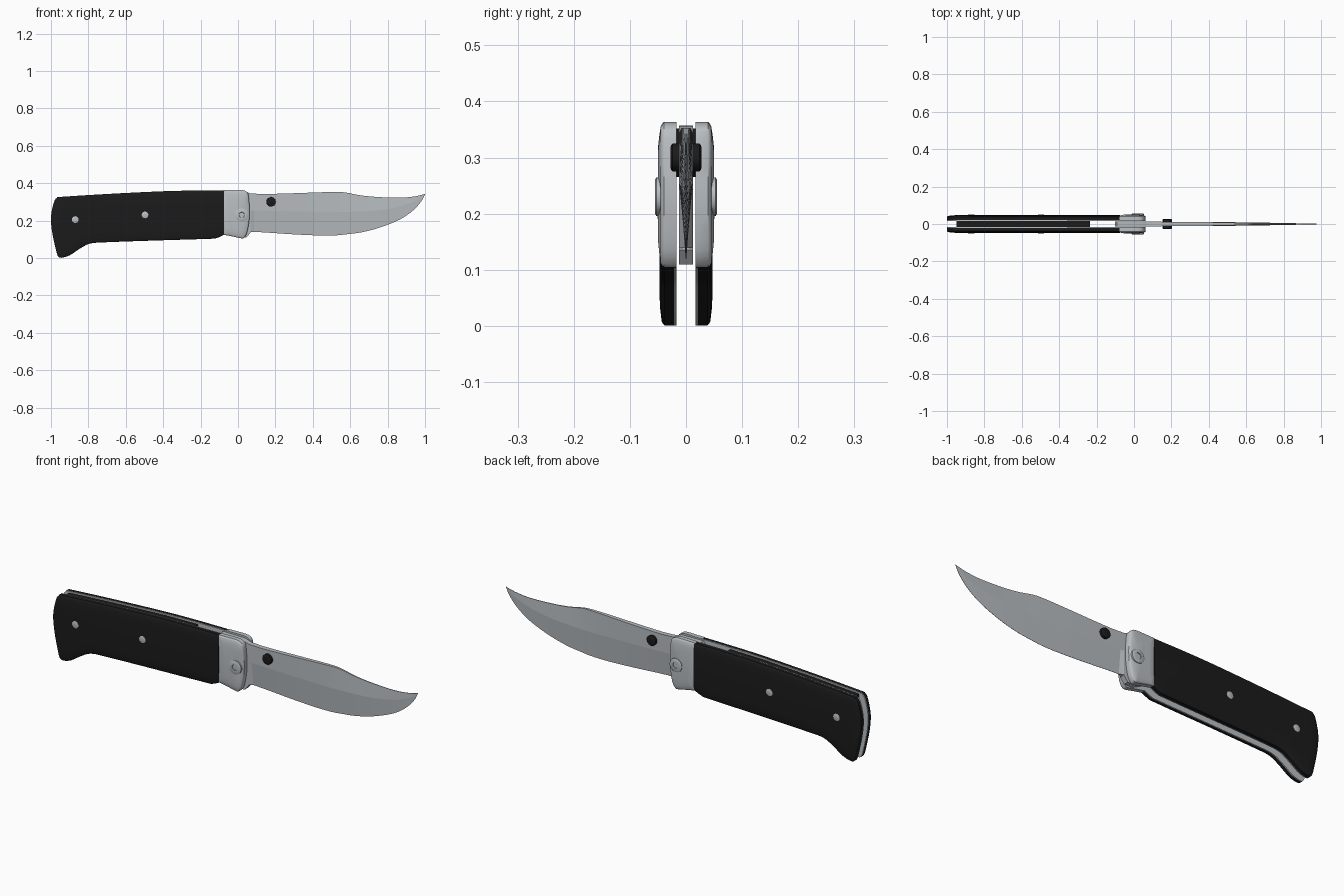
import bpy, bmesh, math
from mathutils import Vector


def material(name, rgb):
    m = bpy.data.materials.new(name)
    m.diffuse_color = (*rgb, 1)
    return m


BLACK = material("black grip", (0.011, 0.011, 0.011))
STEEL = material("bright steel", (0.49, 0.52, 0.54))
BLADE = material("blade steel", (0.47, 0.50, 0.52))


def spline(pts, n=4):
    """Catmull-Rom through points of any dimension, open ended."""
    out = []
    for i in range(len(pts) - 1):
        p = [pts[max(0, min(len(pts) - 1, i + k))] for k in (-1, 0, 1, 2)]
        for s in range(n):
            t = s / n
            out.append(tuple(
                0.5 * (2 * b + (c - a) * t + (2 * a - 5 * b + 4 * c - d) * t * t
                       + (3 * b - a - 3 * c + d) * t ** 3)
                for a, b, c, d in zip(*p)))
    return out + [tuple(pts[-1])]


def circle(x, z, r, n=24):
    return [(x + r * math.cos(2 * math.pi * i / n),
             z + r * math.sin(2 * math.pi * i / n)) for i in range(n)]


def finish(name, bm, mat, mirror, angle=35):
    bmesh.ops.recalc_face_normals(bm, faces=bm.faces)
    me = bpy.data.meshes.new(name)
    bm.to_mesh(me)
    bm.free()
    for f in me.polygons:
        f.use_smooth = True
    me.set_sharp_from_angle(angle=math.radians(angle))
    me.materials.append(mat)
    ob = bpy.data.objects.new(name, me)
    bpy.context.collection.objects.link(ob)
    if mirror:
        md = ob.modifiers.new("other side", 'MIRROR')
        md.use_axis = (False, True, False)
        md.use_mirror_merge = False
    return ob


def plate(name, pts, levels, mat, axis=(0, 0, 0), mirror=True):
    """Stack of outlines (inset, depth), each drawn in toward a level axis (x low, x high, z)."""
    lo, hi, zc = axis
    bm = bmesh.new()
    rings = []
    for inset, y in levels:
        ring = []
        for x, z in pts:
            to_axis = Vector((min(max(x, lo), hi) - x, zc - z))
            d = to_axis.normalized() * inset
            ring.append(bm.verts.new((x + d.x, -y, z + d.y)))
        rings.append(ring)
    n = len(pts)
    for a, b in zip(rings, rings[1:]):
        for i in range(n):
            j = (i + 1) % n
            bm.faces.new((a[i], a[j], b[j], b[i]))
    bm.faces.new(rings[0])
    bm.faces.new(rings[-1])
    return finish(name, bm, mat, mirror)


# Side profiles
grip = spline([(-0.074, 0.361), (-0.25, 0.36), (-0.417, 0.356), (-0.70, 0.342),
               (-0.94, 0.327), (-0.968, 0.322), (-0.985, 0.295), (-1.0, 0.22),
               (-0.994, 0.14), (-0.975, 0.05), (-0.963, 0.010), (-0.945, 0.001),
               (-0.90, 0.014), (-0.845, 0.050), (-0.79, 0.077), (-0.70, 0.084),
               (-0.45, 0.093), (-0.16, 0.102), (-0.115, 0.106), (-0.074, 0.124)], 3)
front = spline([(-0.078, 0.124), (-0.03, 0.115), (0.018, 0.105), (0.032, 0.108),
                (0.048, 0.135), (0.060, 0.20), (0.062, 0.26), (0.056, 0.335),
                (0.044, 0.356), (0.02, 0.363), (-0.03, 0.363), (-0.078, 0.362)], 3)

# Handle halves: liners, grip scales and bolsters
plate("liner", grip + front[1:-1], [(0, 0.0165), (0, 0.0215)], STEEL)
plate("grip_scale", grip,
      [(0, 0.021), (0, 0.038), (0.003, 0.0415), (0.008, 0.0435), (0.03, 0.046),
       (0.06, 0.0475)], BLACK, (-0.90, -0.074, 0.22))
plate("bolster", front,
      [(0, 0.021), (0, 0.039), (0.003, 0.0425), (0.008, 0.0450), (0.025, 0.0475),
       (0.05, 0.0500)], STEEL, (-0.01, -0.005, 0.235))

# Spacer along the back of the handle
plate("back_spacer", [(-0.235, 0.352), (-0.417, 0.349), (-0.70, 0.335), (-0.95, 0.319),
                      (-0.95, 0.265), (-0.70, 0.285), (-0.417, 0.30), (-0.235, 0.305)],
      [(0, -0.0165), (0, 0.0165)], BLACK, mirror=False)

# Pins and pivot screw with a recessed socket
for i, (x, z) in enumerate([(-0.87, 0.205), (-0.497, 0.23)]):
    plate(f"grip_pin_{i + 1}", circle(x, z, 0.018, 16),
          [(0, 0.022), (0, 0.049), (0.004, 0.0505)], STEEL, (x, x, z))
plate("pivot_screw", circle(0.02, 0.23, 0.034),
      [(0, 0.022), (0, 0.053), (0.004, 0.055), (0.019, 0.055), (0.020, 0.051)],
      STEEL, (0.02, 0.02, 0.23))

# Blade: stations of x, spine z, ridge z, edge z, spine half thickness, ridge half thickness
stations = [(0.086, 0.344, 0.255, 0.139, 0.0125, 0.0125),
            (0.15, 0.342, 0.253, 0.136, 0.012, 0.012),
            (0.30, 0.346, 0.249, 0.126, 0.011, 0.011),
            (0.44, 0.351, 0.246, 0.120, 0.009, 0.010),
            (0.525, 0.353, 0.245, 0.121, 0.007, 0.0095),
            (0.575, 0.350, 0.246, 0.126, 0.005, 0.009),
            (0.66, 0.334, 0.249, 0.137, 0.003, 0.008),
            (0.76, 0.325, 0.256, 0.163, 0.002, 0.006),
            (0.866, 0.322, 0.275, 0.206, 0.0015, 0.004),
            (0.936, 0.328, 0.300, 0.254, 0.001, 0.0025),
            (0.98, 0.337, 0.323, 0.303, 0.0008, 0.0012),
            (1.0, 0.343, 0.342, 0.341, 0.0004, 0.0004)]
rows = [(*s, 0.0006) for s in spline(stations, 4)]
rows.insert(0, (0.066, 0.345, 0.255, 0.139, 0.0125, 0.0125, 0.0125))
bm = bmesh.new()
rings = []
for x, zs, zr, ze, ts, tr, te in rows:
    te = min(te, tr)
    rings.append([bm.verts.new((x, y, z)) for y, z in
                  ((ts, zs), (tr, zr), (te, ze), (-te, ze), (-tr, zr), (-ts, zs))])
for a, b in zip(rings, rings[1:]):
    for i in range(6):
        j = (i + 1) % 6
        bm.faces.new((a[i], a[j], b[j], b[i]))
bm.faces.new(rings[0])
bm.faces.new(rings[-1])
finish("blade", bm, BLADE, False, 4)

# Blade tang inside the bolsters
plate("blade_tang", [(0.067, 0.345), (0.03, 0.356), (-0.09, 0.357), (-0.102, 0.34),
                     (-0.10, 0.26), (-0.085, 0.19), (-0.05, 0.135), (0.0, 0.110),
                     (0.045, 0.109), (0.067, 0.135)],
      [(0, -0.0125), (0, 0.0125)], BLADE, mirror=False)

# Thumb stud on both faces of the blade
plate("thumb_stud", circle(0.177, 0.30, 0.025),
      [(0, 0.008), (0, 0.024), (0.004, 0.027), (0.010, 0.028)], BLACK, (0.177, 0.177, 0.30))
